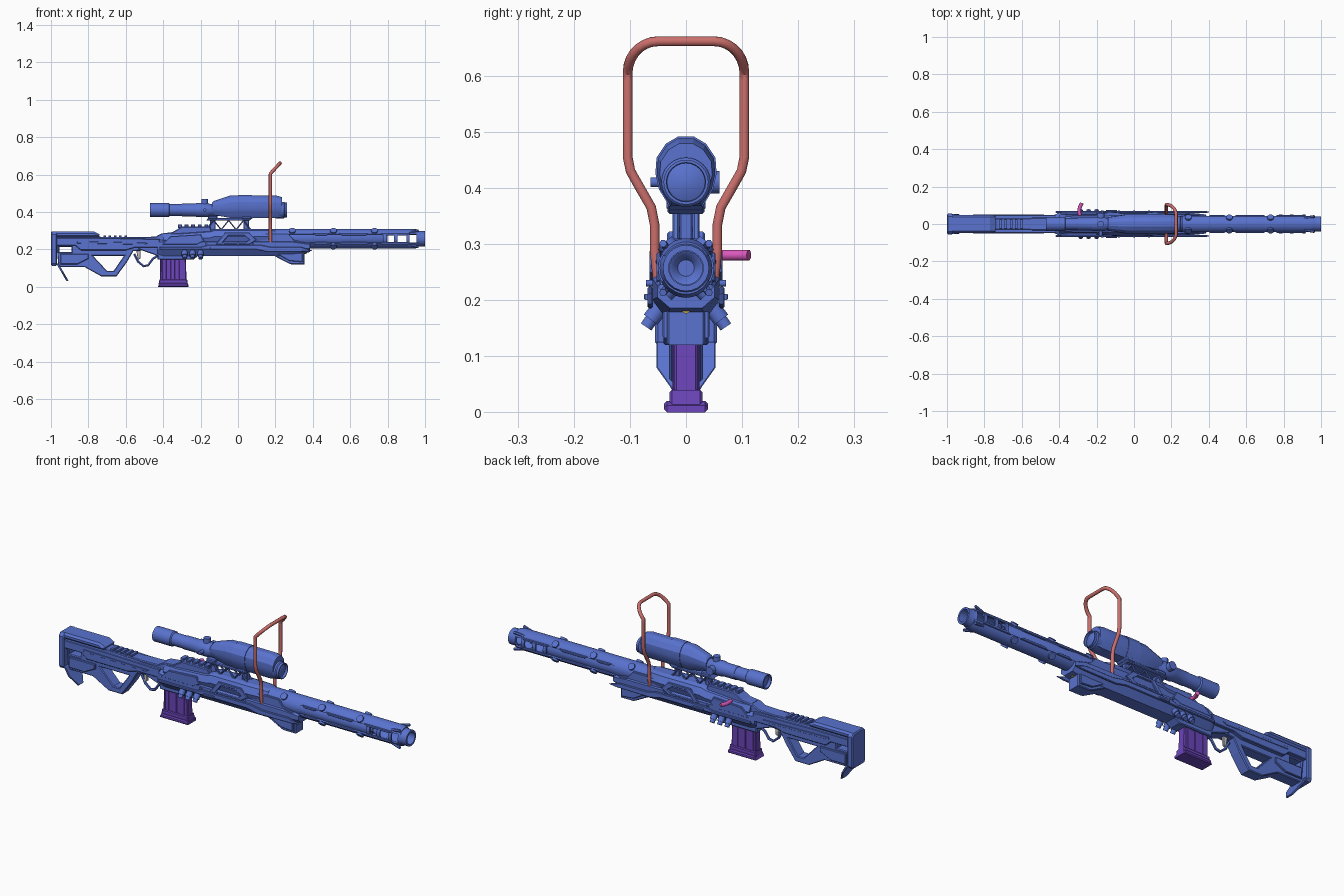
import bpy, bmesh
from math import sin, cos, pi, radians

if "Cube" in bpy.data.objects:
    bpy.data.objects.remove(bpy.data.objects["Cube"])


def material(name, rgb):
    m = bpy.data.materials.new(name)
    m.diffuse_color = (*rgb, 1)
    m.use_nodes = True
    m.node_tree.nodes["Principled BSDF"].inputs["Base Color"].default_value = m.diffuse_color
    return m


BLUE = material("blue", (0.10, 0.17, 0.62))
PURPLE = material("purple", (0.15, 0.06, 0.50))
RED = material("red", (0.60, 0.16, 0.15))
PINK = material("pink", (0.70, 0.10, 0.50))
YELLOW = material("yellow", (0.55, 0.42, 0.05))


def finish(ob, mat, smooth=None):
    bm = bmesh.new()
    bm.from_mesh(ob.data)
    bmesh.ops.remove_doubles(bm, verts=bm.verts, dist=1e-5)
    bmesh.ops.recalc_face_normals(bm, faces=bm.faces)
    bm.to_mesh(ob.data)
    bm.free()
    ob.data.materials.clear()
    if mat:
        ob.data.materials.append(mat)
    select(ob)
    if smooth:
        bpy.ops.object.shade_smooth_by_angle(angle=radians(smooth))
    else:
        bpy.ops.object.shade_flat()
    return ob


def select(ob):
    bpy.ops.object.select_all(action='DESELECT')
    ob.select_set(True)
    bpy.context.view_layer.objects.active = ob


def curve_object(name, paths, dims, cyclic):
    cu = bpy.data.curves.new(name, 'CURVE')
    cu.dimensions = dims
    for pts in paths:
        s = cu.splines.new('POLY')
        s.points.add(len(pts) - 1)
        for p, co in zip(s.points, pts):
            p.co = (*co, *([0] * (3 - len(co))), 1)
        s.use_cyclic_u = cyclic
    ob = bpy.data.objects.new(name, cu)
    bpy.context.collection.objects.link(ob)
    return ob


def to_mesh(ob):
    select(ob)
    bpy.ops.object.convert(target='MESH')
    bpy.ops.object.transform_apply(location=True, rotation=True, scale=True)
    return bpy.context.object


def prism(name, loops, at=0, half=.03, bev=.004, axis='y', mat=BLUE):
    """Chamfered slab from an outline (and holes), xz outline for 'y', yz for 'x'."""
    ob = curve_object(name, loops, '2D', True)
    cu = ob.data
    cu.fill_mode = 'BOTH'
    cu.bevel_depth, cu.offset, cu.extrude, cu.bevel_resolution = bev, -bev, half - bev, 0
    ob.rotation_euler = (pi / 2, 0, pi / 2 if axis == 'x' else 0)
    ob.location = (at, 0, 0) if axis == 'x' else (0, at, 0)
    return finish(to_mesh(ob), mat)


def pair(name, loops, y, half, bev=.003):
    for s, side in ((1, "left"), (-1, "right")):
        prism(f"{name}_{side}", loops, s * y, half, bev)


def rect(x0, x1, z0, z1):
    return [(x0, z0), (x1, z0), (x1, z1), (x0, z1)]


def tube(name, pts, r, mat=BLUE, res=3):
    ob = curve_object(name, [pts], '3D', False)
    ob.data.bevel_depth, ob.data.bevel_resolution, ob.data.use_fill_caps = r, res, True
    return finish(to_mesh(ob), mat, 40)


def loft(name, prof, stations, cap=True, mat=BLUE, smooth=35):
    """Skin a yz profile through stations (x, y scale, z scale, z offset)."""
    bm = bmesh.new()
    rings = [[bm.verts.new((x, y * sy, z0 + z * sz)) for y, z in prof]
             for x, sy, sz, z0 in stations]
    n = len(prof)
    for a, b in zip(rings, rings[1:]):
        for i in range(n):
            bm.faces.new((a[i], a[(i + 1) % n], b[(i + 1) % n], b[i]))
    if cap:
        bm.faces.new(rings[0])
        bm.faces.new(rings[-1])
    me = bpy.data.meshes.new(name)
    bm.to_mesh(me)
    bm.free()
    ob = bpy.data.objects.new(name, me)
    bpy.context.collection.objects.link(ob)
    return finish(ob, mat, smooth)


def arc(r, a0, a1, n):
    return [(r * cos(radians(a0 + (a1 - a0) * i / n)), r * sin(radians(a0 + (a1 - a0) * i / n)))
            for i in range(n + 1)]


def mirrored(pts):
    return pts + [(-y, z) for y, z in reversed(pts)]


CIRCLE = arc(1, 0, 360, 24)[:-1]


def lathe(name, z, steps, cap=True, mat=BLUE):
    return loft(name, CIRCLE, [(x, r, r, z) for x, r in steps], cap, mat)


# Stock with thumbhole grip
prism("stock", [
    [(-.975, .28), (-.76, .28), (-.73, .265), (-.48, .265), (-.48, .195), (-.56, .19),
     (-.595, .13), (-.65, .055), (-.73, .055), (-.82, .105), (-.96, .105)],
    [(-.775, .165), (-.61, .165), (-.665, .085), (-.70, .085)],
    rect(-.955, -.89, .185, .213)], half=.03)
pair("stock_side", [[(-.97, .22), (-.87, .22), (-.84, .195), (-.60, .195), (-.55, .21),
                     (-.42, .21), (-.42, .255), (-.74, .262), (-.97, .262)]], .037, .012)
pair("stock_lower_panel", [[(-.95, .12), (-.86, .12), (-.80, .15), (-.80, .175), (-.95, .175)]],
     .03, .01)
pair("stock_stripe", [[(-.86, .232), (-.50, .225), (-.48, .235), (-.86, .243)]], .049, .003, .001)
prism("cheek_rest", [[(-.985, .265), (-.745, .265), (-.74, .28), (-.77, .296), (-.985, .296)]],
      half=.048, bev=.01)
prism("butt_plate", [mirrored([(.045, .112), (.055, .125), (.055, .28), (.04, .296)])],
      -.984, .016, .005, 'x')
spur = prism("butt_spur", [mirrored([(.02, .03), (.028, .045), (.053, .08), (.053, .125)])],
             -.966, .006, .002, 'x')
for v in spur.data.vertices:
    v.co.x += (.125 - v.co.z) * .58
for i in range(5):
    x = -.72 + i * .028
    prism(f"comb_slat_{i}", [rect(x, x + .014, .255, .275)], half=.028, bev=.003)

# Receiver
prism("receiver", [[(-.53, .20), (-.43, .165), (-.43, .145), (-.24, .145), (-.20, .175), (.1, .18),
                    (.1, .295), (-.14, .295), (-.15, .322), (-.30, .322), (-.35, .292),
                    (-.41, .285), (-.44, .268), (-.55, .265)]], half=.034)
loft("receiver_lower_shell", mirrored([(.034, .165), (.06, .2), (.06, .238), (.04, .25)]),
     [(-.43, .8, 1, 0), (-.40, 1, 1, 0), (.30, 1, 1, 0), (.385, .85, .55, .095)], smooth=20)
loft("receiver_upper_shell", mirrored([(.05, .235), (.062, .27), (.045, .302), (.025, .31)]),
     [(-.40, .8, .93, .0), (-.33, .93, .93, 0), (-.15, .96, .97, 0), (-.12, 1, 1, 0), (.10, 1, 1, 0),
      (.17, .92, 1, 0), (.20, .8, .97, .005)], smooth=20)
pair("hex_frame", [[(-.12, .225), (.06, .225), (.10, .25), (.06, .29), (-.07, .29)],
                   [(-.08, .238), (.04, .238), (.06, .252), (.03, .275), (-.05, .275)]], .06, .005)
pair("side_rail", [[(-.42, .198), (.10, .198), (.16, .185), (.36, .187), (.40, .193), (.34, .212),
                    (.18, .212), (.12, .224), (-.16, .224), (-.2, .212), (-.42, .212)]], .064, .005)
pair("rail_tab", [rect(-.15, -.09, .2, .211)], .069, .006, .002)
pair("receiver_plate", [[(-.41, .225), (-.22, .225), (-.18, .245), (-.2, .28), (-.36, .27)]],
     .055, .006)
for i in range(5):
    prism(f"top_ridge_{i}", [rect(-.32 + i * .035, -.30 + i * .035, .315, .332)], half=.022, bev=.003)
for x in (-.17, -.08, .0, .08):
    tube("cross_pin", [(x, -.071, .23), (x, .071, .23)], .006)

# Forend with front wedge
prism("forend_keel", [[(-.22, .176), (.18, .172), (.27, .125), (.285, .12), (.355, .12),
                       (.355, .185), (.33, .205), (-.2, .205)]], half=.034)
pair("forend_wedge_plate", [[(.20, .18), (.275, .138), (.345, .132), (.345, .18)]], .036, .006)
pair("shroud_cheek", [[(.10, .215), (.33, .215), (.36, .235), (.30, .25), (.27, .285), (.12, .285)]],
     .046, .007)
tube("keel_pin", [(.34, 0, .185), (.365, 0, .185)], .009, YELLOW)

# Barrel: inner tube, two shells, bridges and muzzle
BZ = .257
lathe("inner_barrel", BZ, [(.08, .046), (.38, .046), (.39, .043), (.77, .043), (.78, .036)])
for side, a in (("top", 28), ("bottom", 208)):
    prof = arc(.053, a, a + 124, 10) + arc(.044, a + 124, a, 10)
    loft(f"barrel_shell_{side}", prof, [(.18, .94, 1, BZ), (.945, .94, 1, BZ), (.965, .84, .88, BZ)])
for i, x in enumerate((.775, .835, .9)):
    lathe(f"vent_bridge_{i}", BZ, [(x, .042), (x, .05), (x + .018, .05), (x + .018, .042), (x, .042)],
          False)
lathe("muzzle_ring", BZ, [(.955, .031), (.955, .047), (.97, .041), (1, .041), (1, .031), (.955, .031)],
      False)
lathe("bore_liner", BZ, [(.76, .02), (.80, .03), (.795, .022), (.77, .01)])
for x0, x1 in ((.40, .49), (.54, .70), (.76, .92)):
    for s, side in ((1, "top"), (-1, "bottom")):
        z = [BZ + s * d for d in (.018, .03)]
        pair(f"shell_edge_{side}", [[(x0, z[1]), (x0 + .015, z[0]), (x1 - .015, z[0]), (x1, z[1])]],
             .042, .005, .002)
for x in (.29, .51, .73):
    for a in (50, 130, 230, 310):
        c, s = cos(radians(a)), sin(radians(a))
        tube("shell_stud", [(x, .045 * c, BZ + .047 * s), (x, .059 * c, BZ + .059 * s)], .018)
for a in (45, 135, 225, 315):
    c, s = cos(radians(a)), sin(radians(a))
    tube("muzzle_fin", [(.91, .045 * c, BZ + .047 * s), (.965, .058 * c, BZ + .062 * s)], .007, BLUE, 1)

# Scope
SZ = .41
lathe("scope_tube", SZ, [(-.455, .030), (-.47, .031), (-.47, .038), (-.37, .038), (-.365, .032),
                         (-.30, .032), (-.30, .034), (-.23, .034), (-.22, .038), (-.16, .038),
                         (-.15, .033), (.0, .033)])
hood = mirrored([(.028, -.042), (.046, -.012), (.052, .015), (.05, .042), (.034, .066), (.014, .078)])
loft("scope_housing", hood, [(-.14, .68, .5, SZ), (-.13, .72, .62, SZ), (-.04, 1, 1, SZ),
                             (.205, 1, 1, SZ), (.235, .9, .88, SZ)], smooth=20)
loft("scope_hood_band", hood, [(x, 1.05, 1.04, SZ) for x in (.0, .075)], smooth=20)
lathe("scope_objective", SZ, [(.2, .044), (.245, .044), (.25, .04), (.262, .04), (.262, .035),
                              (.25, .034), (.256, .02), (.258, .003)])
tube("scope_top_knob", [(-.178, 0, .44), (-.178, 0, .468)], .018)
tube("scope_left_knob", [(-.178, .03, SZ), (-.178, .06, SZ)], .021)
tube("scope_right_knob", [(-.178, -.03, SZ), (-.178, -.063, SZ)], .009)

# Scope mount truss
prism("mount_plate", [[(-.17, .353), (.06, .353), (.08, .368), (-.16, .368)]], half=.033)
for s in (1, -1):
    y = .018 * s
    zig = [(-.17, .305), (-.13, .355), (-.09, .305), (-.05, .355), (-.01, .305), (.03, .355), (.07, .3)]
    tube("mount_truss", [(x, y, z) for x, z in zig], .006, BLUE, 1)
for x in (-.15, .03):
    prism("mount_foot", [rect(x, x + .03, .295, .36)], half=.012, bev=.003)
    prism("mount_clamp", [rect(x - .01, x + .04, .36, .378)], half=.035)

# Magazine
prism("magazine_body", [[(-.418, .02), (-.275, .02), (-.28, .2), (-.415, .2)]], half=.021, mat=PURPLE)
prism("magazine_collar", [[(-.425, .014), (-.268, .014), (-.272, .04), (-.42, .04)]],
      half=.029, mat=PURPLE)
prism("magazine_base", [[(-.428, .0), (-.265, .0), (-.265, .012), (-.28, .02), (-.42, .02)]],
      half=.039, bev=.005, mat=PURPLE)
for x in (-.405, -.36, -.315):
    prism("magazine_rib", [rect(x, x + .022, .035, .15)], half=.024, bev=.002, mat=PURPLE)

# Trigger, guard and angled side cylinders
prism("trigger", [[(-.545, .2), (-.52, .2), (-.522, .15), (-.535, .145)]], half=.007, bev=.002, mat=None)
tube("trigger_guard", [(-.555, 0, .175), (-.535, 0, .135), (-.505, 0, .11), (-.48, 0, .115),
                       (-.455, 0, .15), (-.43, 0, .165)], .007, BLUE, 1)
for x in (-.285, -.243, -.2):
    for s in (1, -1):
        tube("side_canister", [(x, .04 * s, .195), (x, .063 * s, .165)], .016)
        tube("side_canister_cap", [(x, .06 * s, .168), (x, .071 * s, .152)], .012)

# Bolt handle
tube("bolt_handle", [(-.29, .045, .28), (-.293, .07, .28), (-.29, .09, .28), (-.283, .103, .28),
                     (-.279, .112, .28)], .010, PINK)

# Carry handle
half = [(.05, .235), (.053, .26), (.056, .29), (.056, .335), (.062, .365), (.085, .405),
        (.099, .43), (.104, .455), (.104, .59)]
half += [(.05 + y, .605 + z * 1.04) for y, z in arc(.054, 0, 90, 7)]
path = [(.173 + .052 * max(0, (z - .605) / .056), y, z) for y, z in mirrored(half)]
tube("carry_handle", path, .009, RED)
